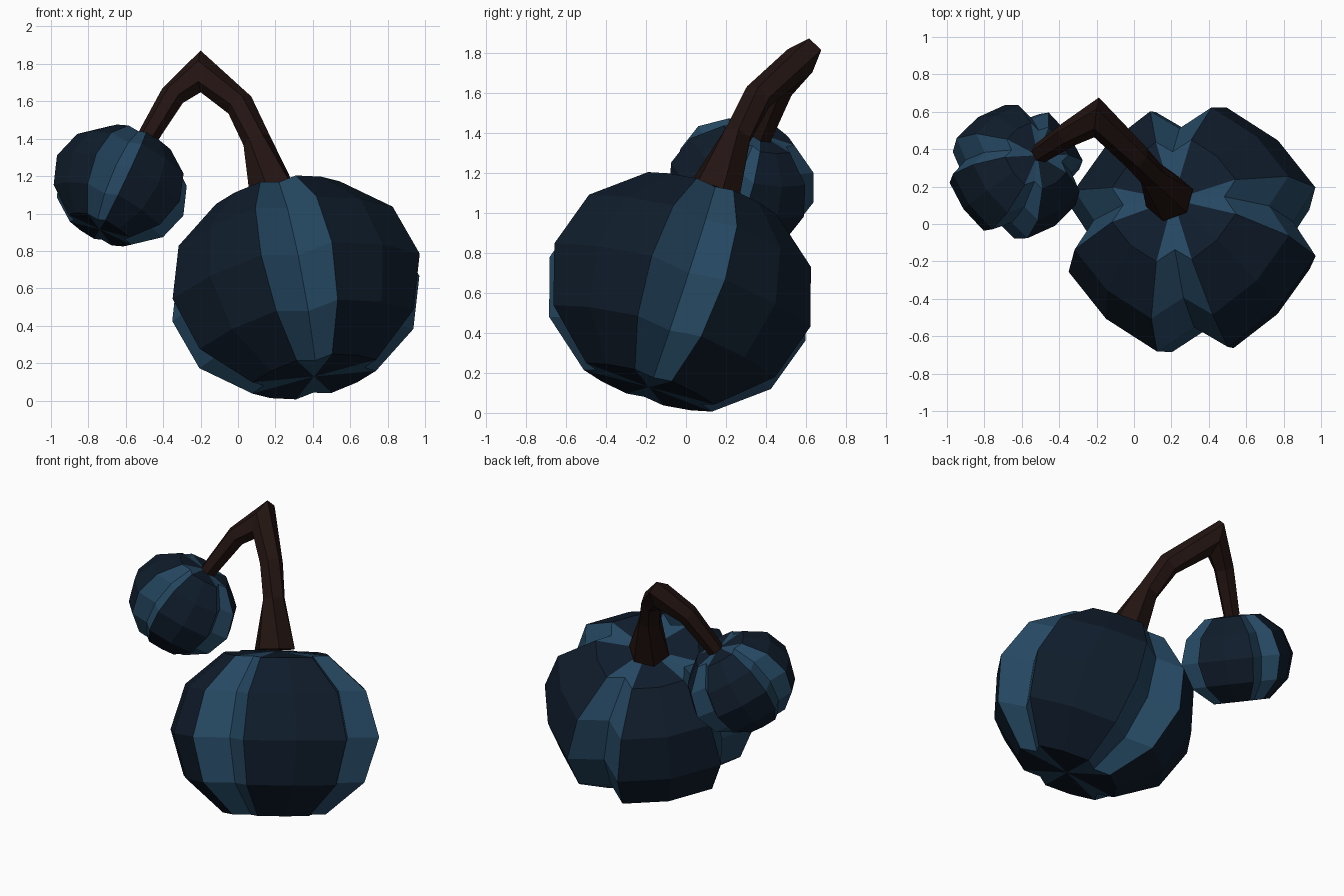
import bpy, bmesh
from math import sin, cos, pi, radians
from mathutils import Vector, Matrix

if "Cube" in bpy.data.objects:
    bpy.data.objects.remove(bpy.data.objects["Cube"])


def material(name, rgb):
    m = bpy.data.materials.new(name)
    m.diffuse_color = (*rgb, 1)
    m.use_nodes = True
    m.node_tree.nodes["Principled BSDF"].inputs["Base Color"].default_value = m.diffuse_color
    return m


SKIN = material("dark_skin", (0.005, 0.012, 0.025))
GROOVE = material("groove_blue", (0.019, 0.066, 0.125))
WOOD = material("stem_brown", (0.016, 0.0068, 0.0055))


def finish(name, bm, mats):
    bmesh.ops.recalc_face_normals(bm, faces=bm.faces)
    me = bpy.data.meshes.new(name)
    bm.to_mesh(me)
    bm.free()
    for m in mats:
        me.materials.append(m)
    ob = bpy.data.objects.new(name, me)
    bpy.context.collection.objects.link(ob)
    return ob


def fruit(name, center, axis, size, spin):
    """Four-lobed gourd: each lobe has ridge, middle, ridge, then a groove."""
    rot = Vector((0, 0, 1)).rotation_difference(Vector(axis)).to_matrix().to_4x4()
    mat = (Matrix.Translation(center) @ rot @ Matrix.Rotation(radians(spin), 4, 'Z')
           @ Matrix.Scale(size, 4))
    # angle from groove, radius within one lobe
    profile = [(1, 0.55), (16, 0.70), (45, 0.665), (74, 0.70)]
    spokes = [(radians(90 * q + a), r) for q in range(4) for a, r in profile]
    bm = bmesh.new()
    rings = []
    for i in range(1, 6):
        p = i * pi / 6
        rings.append([bm.verts.new(mat @ Vector((r * sin(p) * cos(a), r * sin(p) * sin(a),
                                                 0.59 * cos(p)))) for a, r in spokes])
    top = bm.verts.new(mat @ Vector((0, 0, 0.53)))
    bottom = bm.verts.new(mat @ Vector((0, 0, -0.51)))
    n = len(spokes)
    for k in range(n):
        j = (k + 1) % n
        faces = [bm.faces.new((top, rings[0][k], rings[0][j])),
                 bm.faces.new((bottom, rings[-1][j], rings[-1][k]))]
        for a, b in zip(rings, rings[1:]):
            faces.append(bm.faces.new((a[k], b[k], b[j], a[j])))
        for f in faces:
            f.material_index = 1 if k % 4 in (0, 3) else 0
    return finish(name, bm, [SKIN, GROOVE])


def stem(name, path, sides=6):
    """Tapered tube along a bent path with mitred joints."""
    pts = [Vector(p[:3]) for p in path]
    bm = bmesh.new()
    rings = []
    side = Vector((0.6, 0.7, 0))
    for i, p in enumerate(pts):
        d_in = (p - pts[max(i - 1, 0)]).normalized()
        d_out = (pts[min(i + 1, len(pts) - 1)] - p).normalized()
        t = (d_in + d_out).normalized()
        bend = d_in - d_out
        inner = 0 < i < len(pts) - 1
        u = bend.normalized() if inner else (side - t * side.dot(t)).normalized()
        if inner and rings and u.dot(side) < 0:
            u = -u
        side = u
        v = t.cross(u)
        stretch = 1 / max(d_in.dot(t), 0.45) if inner else 1
        r = path[i][3]
        rings.append([bm.verts.new(p + u * cos(a) * r * stretch + v * sin(a) * r)
                      for a in (2 * pi * (k + 0.5) / sides for k in range(sides))])
    for a, b in zip(rings, rings[1:]):
        # join each ring to the nearest rotation of the next one
        s = min(range(sides), key=lambda s: sum(
            (a[k].co - b[(k + s) % sides].co).length for k in range(sides)))
        for k in range(sides):
            j = (k + 1) % sides
            bm.faces.new((a[k], a[j], b[(j + s) % sides], b[(k + s) % sides]))
    bm.faces.new(rings[0])
    bm.faces.new(rings[-1])
    return finish(name, bm, [WOOD])


# Two hanging fruits
fruit("large_fruit", (0.31, -0.03, 0.605), (-0.22, 0.35, 1.08), 1.0, 2)
fruit("small_fruit", (-0.63, 0.28, 1.15), (0.13, 0.10, 0.28), 0.535, -10)

# Forked stem joining them
stem("stem", [(0.19, 0.14, 1.10, 0.135), (0.10, 0.26, 1.39, 0.075),
              (0.01, 0.36, 1.58, 0.075), (-0.20, 0.57, 1.76, 0.085),
              (-0.35, 0.48, 1.63, 0.068), (-0.50, 0.38, 1.38, 0.055)])
